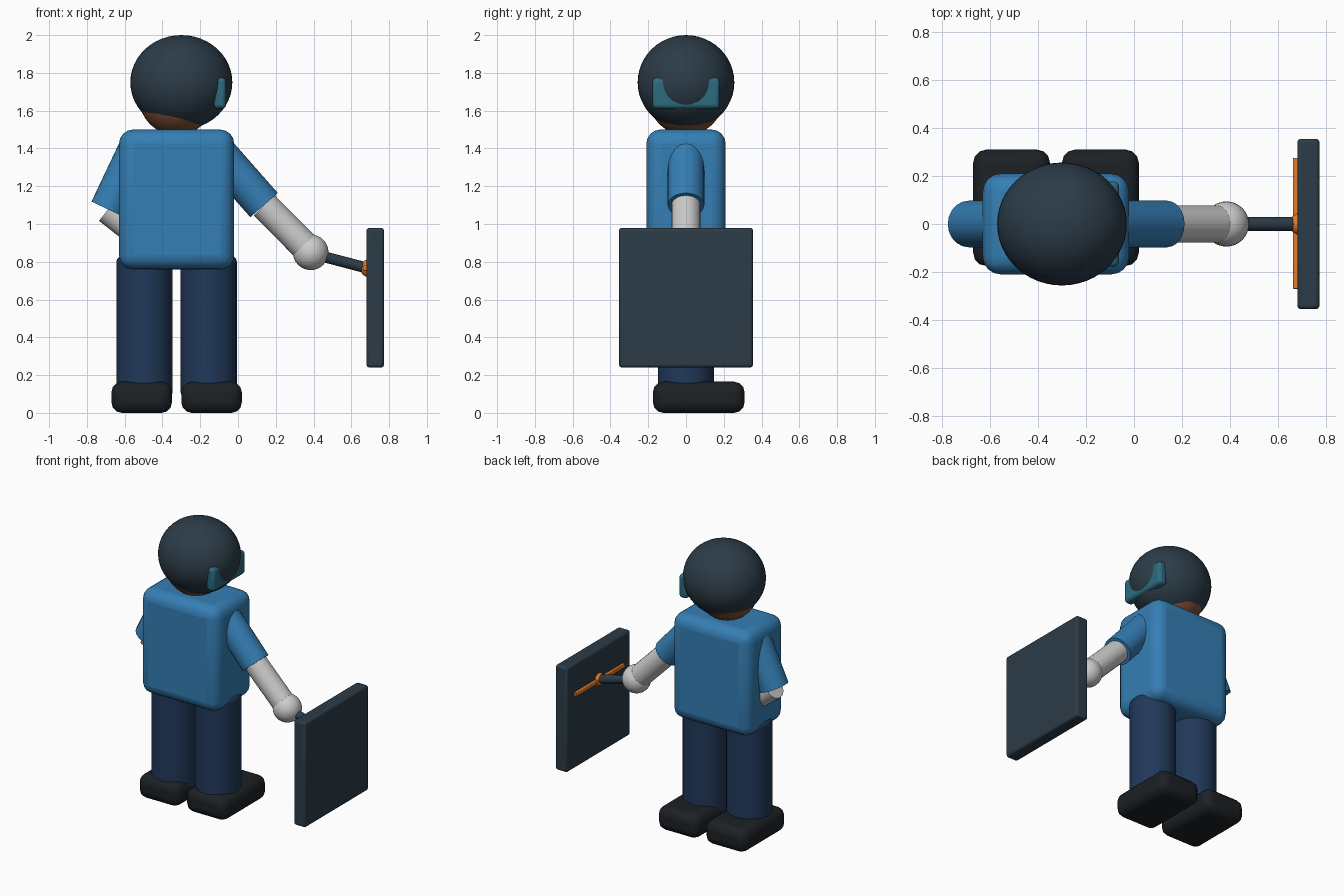
import bpy
from mathutils import Vector

if "Cube" in bpy.data.objects:
    bpy.data.objects.remove(bpy.data.objects["Cube"])


def material(name, rgb):
    m = bpy.data.materials.new(name)
    m.diffuse_color = (*rgb, 1)
    m.use_nodes = True
    m.node_tree.nodes["Principled BSDF"].inputs["Base Color"].default_value = m.diffuse_color
    return m


SHIRT = material("shirt_blue", (0.035, 0.21, 0.46))
NAVY = material("navy", (0.015, 0.04, 0.10))
BLACK = material("black", (0.012, 0.015, 0.018))
DARK = material("dark_slate", (0.025, 0.045, 0.065))
SKIN = material("brown", (0.22, 0.08, 0.035))
TEAL = material("teal", (0.025, 0.15, 0.22))
ORANGE = material("orange", (0.8, 0.2, 0.02))


def finish(ob, name, mat, bevel=0, segments=3, angle=30):
    ob.name = name
    if mat:
        ob.data.materials.append(mat)
    bpy.ops.object.transform_apply(location=False, rotation=False, scale=True)
    if bevel:
        b = ob.modifiers.new("bevel", 'BEVEL')
        b.width, b.segments = bevel, segments
        b.limit_method = 'ANGLE'
    bpy.ops.object.shade_smooth_by_angle(angle=angle * 3.14159 / 180)
    return ob


def box(name, lo, hi, mat, bevel, segments=3):
    lo, hi = Vector(lo), Vector(hi)
    bpy.ops.mesh.primitive_cube_add(size=1, location=(lo + hi) / 2)
    ob = bpy.context.object
    ob.scale = hi - lo
    return finish(ob, name, mat, bevel, segments)


def ball(name, loc, radii, mat, seg=32):
    bpy.ops.mesh.primitive_uv_sphere_add(segments=seg, ring_count=seg // 2, radius=1, location=loc)
    ob = bpy.context.object
    ob.scale = radii
    return finish(ob, name, mat)


def rod(name, a, b, r, mat, sides=20, bevel=0):
    a, b = Vector(a), Vector(b)
    bpy.ops.mesh.primitive_cylinder_add(vertices=sides, radius=r, depth=(b - a).length,
                                        location=(a + b) / 2)
    ob = bpy.context.object
    ob.rotation_euler = (b - a).to_track_quat('Z', 'Y').to_euler()
    return finish(ob, name, mat, bevel)


# Torso
box("torso", (-0.63, -0.21, 0.76), (-0.02, 0.21, 1.5), SHIRT, 0.075, 4)

# Legs and shoes
for side, x in (("left", -0.495), ("right", -0.155)):
    rod(side + "_leg", (x, 0, 0.08), (x, 0, 0.83), 0.149, NAVY, 24, 0.03)
for side, x in (("left", -0.51), ("right", -0.14)):
    box(side + "_shoe", (x - 0.16, -0.175, 0), (x + 0.16, 0.31, 0.165), BLACK, 0.055)

# Head, helmet and goggles
ball("head", (-0.325, 0, 1.67), (0.2, 0.2, 0.2), SKIN)
ball("helmet", (-0.3, 0, 1.75), (0.27, 0.256, 0.25), DARK, 48)
box("goggles", (-0.128, -0.178, 1.61), (-0.063, 0.178, 1.775), TEAL, 0.022)

# Arms: shoulder, elbow, hand
arms = (("right", (-0.10, 0, 1.37), (0.138, 0, 1.10), (0.385, 0, 0.85)),
        ("left", (-0.54, 0, 1.39), (-0.688, 0, 1.077), (-0.47, 0, 0.905)))
for side, shoulder, elbow, hand in arms:
    rod(side + "_sleeve", shoulder, elbow, 0.097, SHIRT)
    rod(side + "_forearm", elbow, hand, 0.077, None)
    ball(side + "_hand", hand, (0.094, 0.094, 0.094), None)

# Held panel with handle, pivot and cross bar
rod("handle", (0.385, 0, 0.845), (0.69, 0, 0.765), 0.029, DARK, 16)
ball("pivot", (0.695, 0, 0.766), (0.048, 0.048, 0.048), ORANGE, 24)
box("cross_bar", (0.662, -0.27, 0.752), (0.69, 0.275, 0.78), ORANGE, 0.004, 2)
box("panel", (0.68, -0.355, 0.24), (0.773, 0.355, 0.98), DARK, 0.016)
